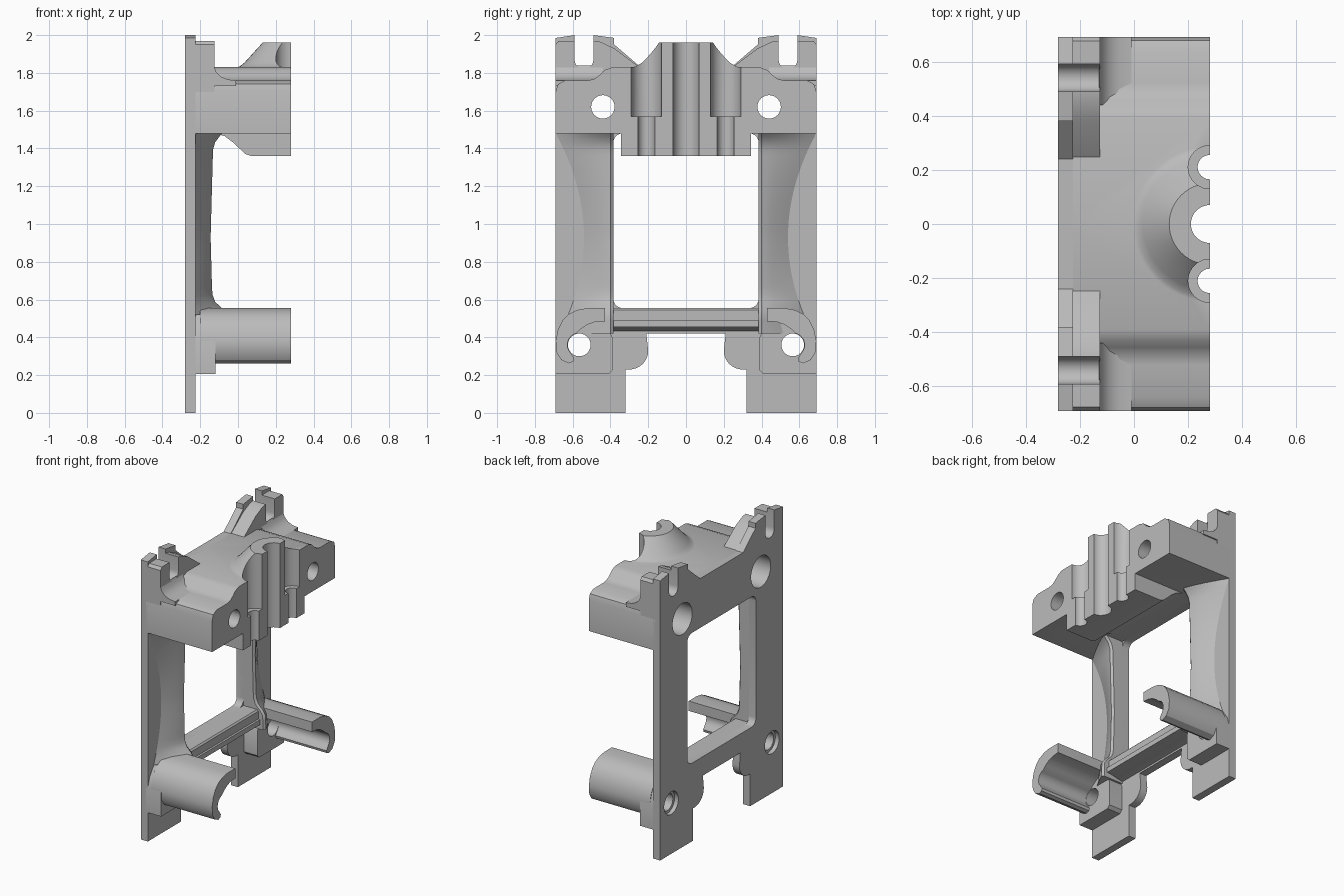
import bpy, bmesh
from math import sin, cos, pi, sqrt, radians

cube = bpy.data.objects.get("Cube")
if cube:
    bpy.data.objects.remove(cube, do_unlink=True)

grey = bpy.data.materials.new("plain_grey")
grey.use_nodes = True
COLOUR = (0.5, 0.5, 0.5, 1)
grey.diffuse_color = COLOUR
grey.node_tree.nodes["Principled BSDF"].inputs["Base Color"].default_value = COLOUR


def loft(name, rings):
    """Closed solid through equal-sized rings of points."""
    bm = bmesh.new()
    rows = [[bm.verts.new(p) for p in ring] for ring in rings]
    n = len(rows[0])
    for a, b in zip(rows, rows[1:]):
        for i in range(n):
            j = (i + 1) % n
            bm.faces.new((a[i], a[j], b[j], b[i]))
    bm.faces.new(rows[0])
    bm.faces.new(rows[-1])
    bmesh.ops.recalc_face_normals(bm, faces=bm.faces)
    mesh = bpy.data.meshes.new(name)
    bm.to_mesh(mesh)
    bm.free()
    mesh.materials.append(grey)
    ob = bpy.data.objects.new(name, mesh)
    bpy.context.collection.objects.link(ob)
    return ob


def prism_x(name, outline, x0, x1):
    return loft(name, [[(x, y, z) for y, z in outline] for x in (x0, x1)])


def prism_y(name, outline, y0, y1):
    return loft(name, [[(x, y, z) for x, z in outline] for y in (y0, y1)])


def arc(cy, cz, r, a0, a1, n=10):
    angles = [radians(a0 + (a1 - a0) * i / n) for i in range(n + 1)]
    return [(cy + r * cos(a), cz + r * sin(a)) for a in angles]


def circle(cy, cz, r):
    return arc(cy, cz, r, 0, 351, 39)


def both(half):
    """Complete an outline that starts and ends on the centre line."""
    return half + [(-y, z) for y, z in half[-2:0:-1]] if half[0][0] else \
        half + [(-y, z) for y, z in reversed(half) if y]


def flip(outline, s):
    return [(s * y, z) for y, z in outline]


def round_box(y0, y1, z0, z1, r):
    return (arc(y1 - r, z1 - r, r, 0, 90, 6) + arc(y0 + r, z1 - r, r, 90, 180, 6)
            + arc(y0 + r, z0 + r, r, 180, 270, 6) + arc(y1 - r, z0 + r, r, 270, 360, 6))


def combine(ob, other, operation="DIFFERENCE"):
    bpy.context.view_layer.objects.active = ob
    mod = ob.modifiers.new("combine", "BOOLEAN")
    mod.operation, mod.object, mod.solver = operation, other, "EXACT"
    bpy.ops.object.modifier_apply(modifier=mod.name)
    bpy.data.objects.remove(other, do_unlink=True)


def drill_x(ob, y, z, r, x0, x1):
    combine(ob, prism_x("drill", circle(y, z, r), x0, x1))


def drill_z(ob, x, y, r, z0, z1):
    ring = circle(x, y, r)
    combine(ob, loft("drill", [[(a, b, z) for a, b in ring] for z in (z0, z1)]))


parts = []
FRONT, BACK, SKIN = 0.28, -0.28, -0.225
slot = [(0.59, 1.87)] + arc(0.54, 1.87, 0.05, 0, -180)[1:-1] + [(0.49, 1.87)]

# Back plate with legs, slotted ears and window
plate_half = ([(0, 0.42), (0.21, 0.42)] + arc(0.3, 0.33, 0.1, 180, 270)
              + [(0.32, 0.23), (0.32, 0), (0.69, 0), (0.69, 1.985), (0.59, 2)] + slot
              + [(0.49, 2), (0.38, 1.985), (0.38, 1.95), (0.24, 1.83), (0, 1.83)])
plate = prism_x("back_plate", both(plate_half), BACK, SKIN)
combine(plate, prism_x("window", round_box(-0.385, 0.385, 0.555, 1.48, 0.05), -0.4, 0))
for s in (1, -1):
    drill_x(plate, s * 0.44, 1.62, 0.11, -0.4, 0)
    drill_x(plate, s * 0.565, 0.36, 0.08, -0.4, -0.25)
    drill_x(plate, s * 0.565, 0.36, 0.06, -0.4, 0)
parts.append(plate)

# Upper block with stepped shoulders
block_half = [(0, 1.48), (0.69, 1.48), (0.69, 1.7), (0.678, 1.74), (0.64, 1.76), (0.52, 1.76),
              (0.485, 1.768), (0.455, 1.79), (0.43, 1.815), (0.39, 1.83), (0, 1.83)]
block = prism_x("upper_block", both(block_half), -0.24, FRONT)

# Half cone on top and sloped boss below
cone = [(0.3, 1.7), (0.3, 1.825), (0.27, 1.835), (0.245, 1.855), (0.15, 1.96)]
rings = [[(FRONT + x, y, z) for x, y in arc(0, 0, r, 90, 270, 24)] for r, z in cone]
combine(block, loft("cone", rings), "UNION")
boss = [(FRONT, 1.6), (FRONT, 1.36), (0.07, 1.36), (0.04, 1.37), (-0.03, 1.435),
        (-0.07, 1.465), (-0.12, 1.48), (-0.12, 1.6)]
combine(block, prism_y("boss", boss, -0.345, 0.345), "UNION")

# Vertical half bores and cross holes
drill_z(block, FRONT, 0, 0.07, 1, 2.2)
for s in (1, -1):
    drill_z(block, FRONT, s * 0.21, 0.08, 1.57, 2.2)
    drill_z(block, FRONT, s * 0.21, 0.045, 1, 1.7)
    drill_x(block, s * 0.44, 1.62, 0.11, -0.4, 0.12)
    drill_x(block, s * 0.44, 1.62, 0.062, 0, 0.4)
parts.append(block)

# Shelf under the window, with a narrow lip
shelf = [(-0.24, 0.43), (-0.12, 0.455), (-0.095, 0.455), (-0.095, 0.49), (-0.11, 0.49),
         (-0.11, 0.545), (-0.12, 0.555), (-0.24, 0.555)]
parts.append(prism_y("window_shelf", shelf, -0.45, 0.45))

ear = ([(0.69, 1.7), (0.69, 1.95), (0.675, 1.97), (0.59, 1.97)] + slot
       + [(0.49, 1.97), (0.455, 1.965), (0.38, 1.93), (0.24, 1.825), (0.24, 1.7)])
fillet = [(-0.13, 1.84), (-0.115, 1.805), (-0.09, 1.78), (-0.055, 1.765), (-0.01, 1.76),
          (-0.01, 1.73), (-0.13, 1.73)]
hook = ([(0.43, 0.555), (0.52, 0.555), (0.575, 0.545), (0.62, 0.523), (0.653, 0.49), (0.678, 0.44),
         (0.69, 0.38), (0.685, 0.32), (0.66, 0.28), (0.62, 0.262), (0.597, 0.272), (0.592, 0.29)]
        + arc(0.565, 0.36, 0.063, -45, 75, 8)
        + [(0.555, 0.445), (0.52, 0.468), (0.48, 0.482), (0.43, 0.485)])
pad = [(0.43, 0.52), (0.4, 0.42), (0.39, 0.4), (0.39, 0.225), (0.41, 0.205), (0.69, 0.205),
       (0.69, 0.38), (0.67, 0.45), (0.62, 0.52)]


def column(name, s):
    """Tapered upright whose outer edge bows inward."""
    rows = []
    steps = 32
    for i in range(steps + 1):
        z = 0.42 + 1.08 * i / steps
        t = min(1, abs(z - 0.93) / 0.55)
        outer = 0.54 + 0.15 * t * t
        u = min(1, max(0, (z - 1.38) / 0.1, (0.65 - z) / 0.1))
        crest = -0.145 + 0.015 * t + 0.07 * (1 - sqrt(1 - u * u))
        row = [(-0.25, 0.385), (crest - 0.012, 0.385), (crest, 0.4)]
        for k in range(1, 7):
            f = k / 6
            row.append((crest + (SKIN - crest) * f ** 1.2, 0.4 + (outer - 0.4) * f))
        row.append((-0.25, outer))
        rows.append([(x, s * y, z) for x, y in row])
    return loft(name, rows)


# Paired parts on each side
for side, s in (("rear", 1), ("front", -1)):
    parts.append(column(side + "_column", s))
    parts.append(prism_x(side + "_slotted_ear", flip(ear, s), -0.24, -0.125))
    parts.append(prism_y(side + "_ear_fillet", fillet, s * 0.44, s * 0.69))
    parts.append(prism_x(side + "_hooked_arm", flip(hook, s), -0.2, FRONT))
    foot = prism_x(side + "_arm_pad", flip(pad, s), -0.24, -0.12)
    drill_x(foot, s * 0.565, 0.36, 0.06, -0.4, 0)
    parts.append(foot)

# Smooth shading with sharp edges kept
bpy.ops.object.select_all(action="DESELECT")
for ob in parts:
    ob.select_set(True)
bpy.context.view_layer.objects.active = parts[0]
bpy.ops.object.shade_smooth_by_angle(angle=radians(32))
